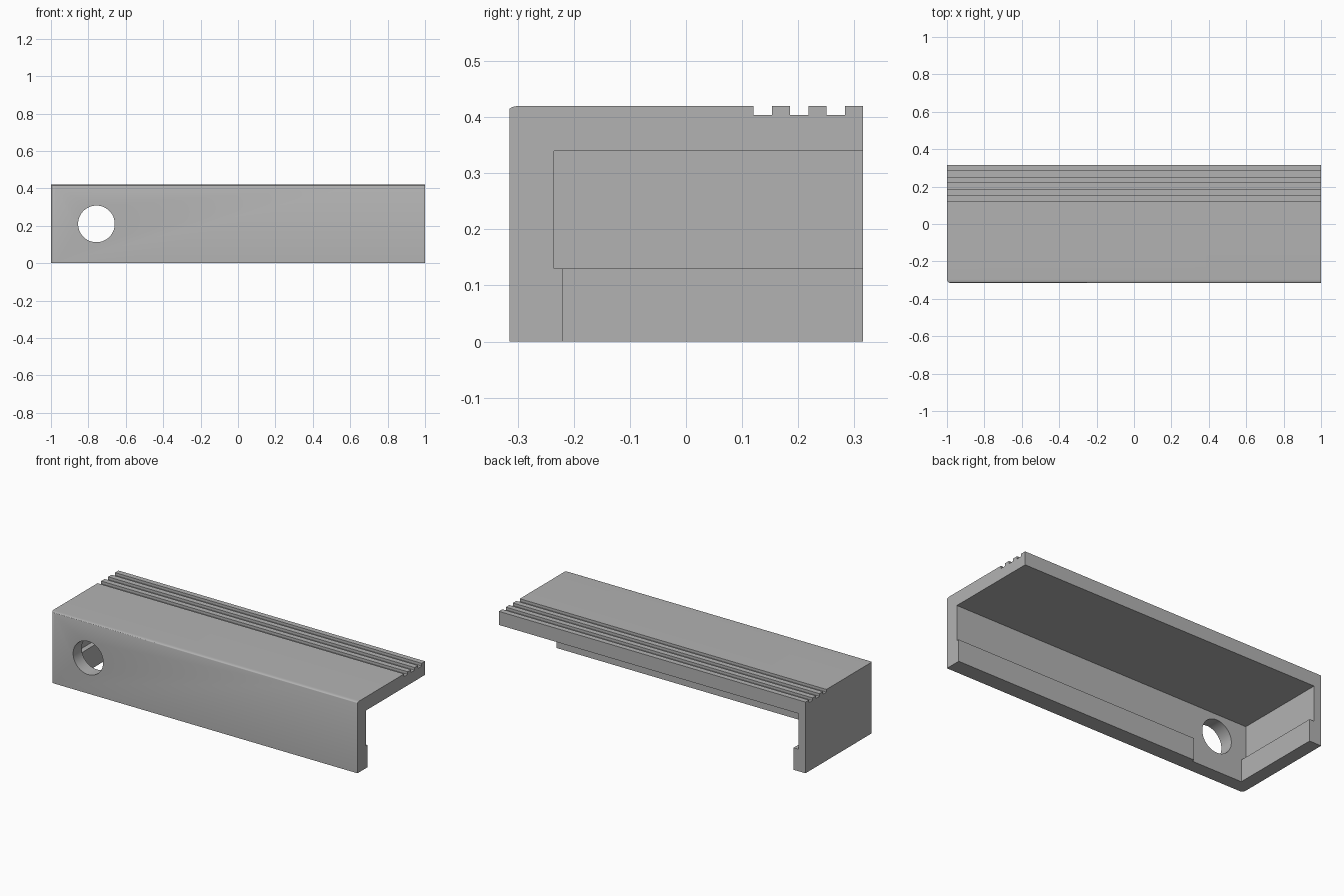
import bpy, bmesh
from math import sin, cos, pi
from mathutils import Vector

cube = bpy.data.objects.get("Cube")
if cube:
    bpy.data.objects.remove(cube, do_unlink=True)

grey = bpy.data.materials.new("plain grey")
grey.use_nodes = True
colour = (0.45, 0.45, 0.45, 1)
grey.diffuse_color = colour
grey.node_tree.nodes["Principled BSDF"].inputs["Base Color"].default_value = colour


def prism(name, points, axis, low, high):
    """Extrude a flat outline along x, y or z."""
    place = {"x": lambda a, b: (low, a, b),
             "y": lambda a, b: (a, low, b),
             "z": lambda a, b: (a, b, low)}[axis]
    bm = bmesh.new()
    face = bm.faces.new([bm.verts.new(place(a, b)) for a, b in points])
    new = bmesh.ops.extrude_face_region(bm, geom=[face])["geom"]
    shift = Vector([high - low if axis == k else 0 for k in "xyz"])
    bmesh.ops.translate(bm, vec=shift, verts=[v for v in new if isinstance(v, bmesh.types.BMVert)])
    bmesh.ops.recalc_face_normals(bm, faces=bm.faces)
    mesh = bpy.data.meshes.new(name)
    bm.to_mesh(mesh)
    bm.free()
    mesh.materials.append(grey)
    obj = bpy.data.objects.new(name, mesh)
    bpy.context.collection.objects.link(obj)
    return obj


def combine(body, tool, operation):
    """Apply a boolean and discard the tool."""
    mod = body.modifiers.new("cut", "BOOLEAN")
    mod.operation, mod.object, mod.solver = operation, tool, "EXACT"
    bpy.context.view_layer.objects.active = body
    bpy.ops.object.modifier_apply(modifier=mod.name)
    bpy.data.objects.remove(tool, do_unlink=True)


def arc(cx, cy, rx, ry, start, end, steps):
    angles = [start + (end - start) * i / steps for i in range(steps + 1)]
    return [(cx + rx * cos(t), cy + ry * sin(t)) for t in angles]


FRONT, BACK, TOP = -0.315, 0.315, 0.42

# Side outline: eased front top edge and three grip grooves
side = [(BACK, 0), (FRONT, 0)]
side += arc(-0.295, 0.413, 0.02, 0.007, pi, pi / 2, 6)
for y in (0.12, 0.185, 0.25):
    side += [(y, TOP), (y, 0.404), (y + 0.033, 0.404), (y + 0.033, TOP)]
side.append((BACK, TOP))
cover = prism("end_cover", side, "x", -1, 1)

# Rounded upright front corner
plan = arc(-0.98, FRONT + 0.02, 0.02, 0.02, pi, 1.5 * pi, 6)
plan += [(1.2, FRONT), (1.2, 0.5), (-1, 0.5)]
combine(cover, prism("corner_shape", plan, "z", -0.1, 0.6), "INTERSECT")

# Upper cavity, open at the back and one end
upper = [(-0.235, 0.13), (0.5, 0.13), (0.5, 0.34), (-0.235, 0.34)]
combine(cover, prism("upper_cavity", upper, "x", -0.953, 1.2), "DIFFERENCE")

# Lower cavity, leaving a lip along the front and end walls
lower = [(-0.922, -0.235), (-0.59, -0.235), (-0.59, -0.22),
         (1.2, -0.22), (1.2, 0.5), (-0.922, 0.5)]
combine(cover, prism("lower_cavity", lower, "z", -0.1, 0.2), "DIFFERENCE")

# Round hole through the front wall
circle = arc(-0.757, 0.21, 0.098, 0.098, 0, 2 * pi, 64)[:-1]
combine(cover, prism("hole_cutter", circle, "y", -0.5, -0.1), "DIFFERENCE")

# Smooth curved parts, keep corners crisp
bpy.ops.object.select_all(action="DESELECT")
cover.select_set(True)
bpy.context.view_layer.objects.active = cover
bpy.ops.object.shade_smooth_by_angle(angle=pi / 6)
